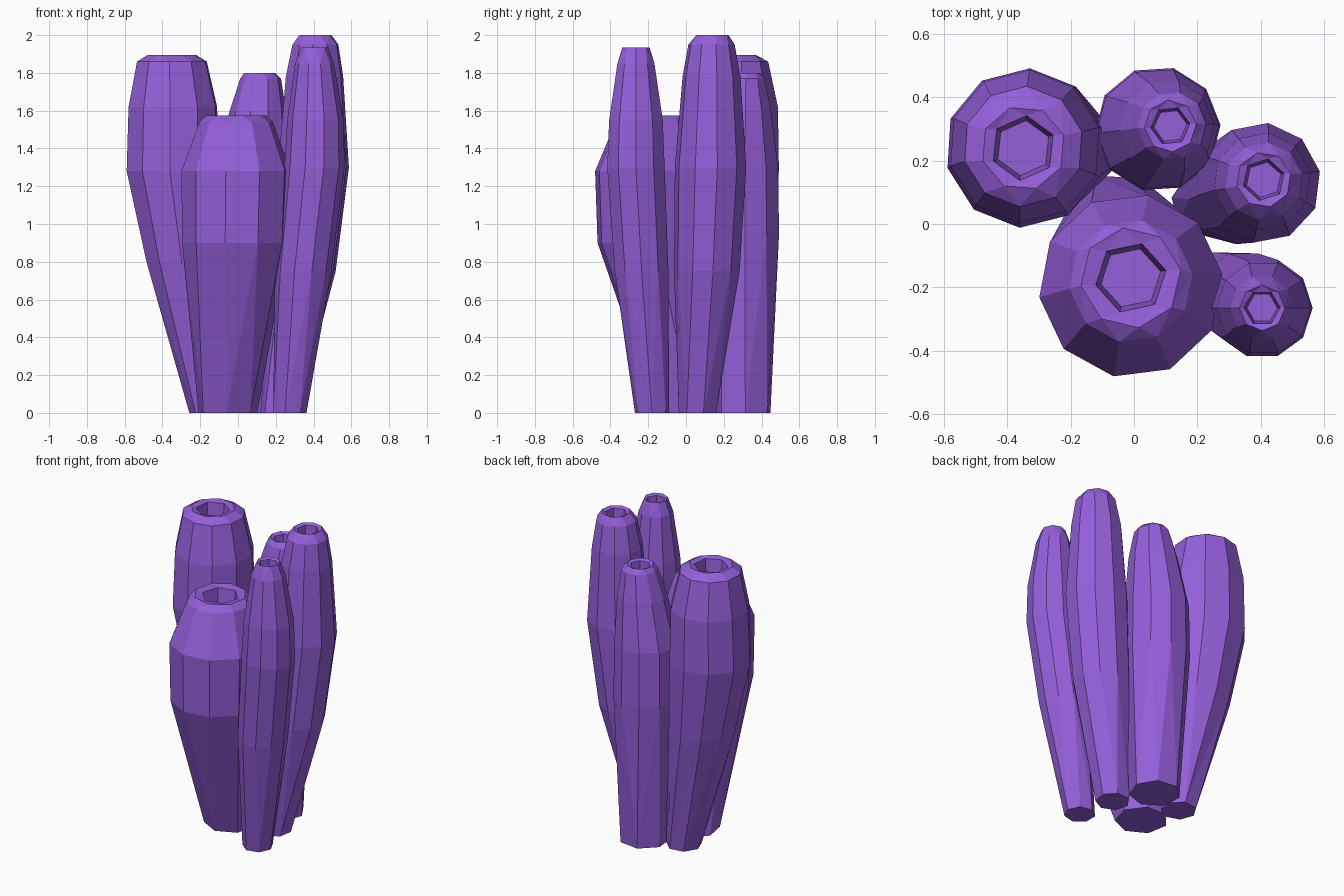
import bpy, bmesh, math

if "Cube" in bpy.data.objects:
    bpy.data.objects.remove(bpy.data.objects["Cube"])

purple = bpy.data.materials.new("purple sponge")
purple.diffuse_color = (0.30, 0.115, 0.70, 1)
purple.use_nodes = True
purple.node_tree.nodes["Principled BSDF"].inputs["Base Color"].default_value = purple.diffuse_color


def ring(bm, x, y, z, r, sides, turn):
    """Horizontal loop of vertices; returns (angle, vertex) pairs."""
    r *= 1.03
    return [((i + turn) / sides, bm.verts.new((x + r * math.cos(2 * math.pi * (i + turn) / sides),
                                               y + r * math.sin(2 * math.pi * (i + turn) / sides), z)))
            for i in range(sides)]


def stitch(bm, a, b):
    """Join two loops, which may have different numbers of sides."""
    if len(a) == len(b) and a[0][0] == b[0][0]:
        for i in range(len(a)):
            j = (i + 1) % len(a)
            bm.faces.new((a[i][1], a[j][1], b[j][1], b[i][1]))
        return
    i = j = 0
    na, nb = len(a), len(b)
    while i < na or j < nb:
        next_a = a[i + 1][0] if i + 1 < na else a[0][0] + 1 if i < na else 9
        next_b = b[j + 1][0] if j + 1 < nb else b[0][0] + 1 if j < nb else 9
        va, vb = a[i % na][1], b[j % nb][1]
        if next_a <= next_b:
            i += 1
            bm.faces.new((va, a[i % na][1], vb))
        else:
            j += 1
            bm.faces.new((va, b[j % nb][1], vb))


def tube(name, turn, profile, hole, depth):
    """Faceted hollow tube: profile rows are x, y, z, radius, from the ground up."""
    bm = bmesh.new()
    last = len(profile) - 1
    loops = []
    for k, (x, y, z, r) in enumerate(profile):
        sides = 7 if k == 0 else 8 if k == last else 10
        loops.append(ring(bm, x, y, z, r, sides, turn))
    # mouth: inner lip, then walls down to the floor
    x, y, z, r = profile[-1]
    loops.append(ring(bm, x, y, z - 0.01, hole, 6, turn))
    loops.append(ring(bm, x, y, z - depth, hole * 0.85, 6, turn))
    for a, b in zip(loops, loops[1:]):
        stitch(bm, a, b)
    bm.faces.new([v for _, v in reversed(loops[0])])
    bm.faces.new([v for _, v in loops[-1]])
    bmesh.ops.recalc_face_normals(bm, faces=bm.faces)
    mesh = bpy.data.meshes.new(name)
    bm.to_mesh(mesh)
    bm.free()
    mesh.materials.append(purple)
    obj = bpy.data.objects.new(name, mesh)
    bpy.context.collection.objects.link(obj)


# wide short tube at the front
tube("front_tube", 0.2, [(-.055, .005, 0, .155), (-.015, -.19, .9, .275), (-.01, -.195, 1.28, .283),
                         (-.01, -.18, 1.54, .19), (-.01, -.17, 1.575, .155)], .11, .15)
# wide tube at the back left
tube("left_tube", 0.4, [(-.15, .235, 0, .105), (-.285, .24, .8, .2), (-.345, .24, 1.28, .245),
                        (-.345, .245, 1.62, .235), (-.35, .245, 1.86, .185), (-.35, .24, 1.895, .13)], .1, .15)
# middle tube at the back
tube("back_tube", 0.1, [(.09, .3, 0, .15), (.075, .3, .95, .193), (.075, .3, 1.3, .188),
                        (.105, .305, 1.6, .145), (.12, .31, 1.77, .105), (.115, .31, 1.8, .08)], .06, .13)
# tallest tube on the right
tube("right_tube", 0.3, [(.22, .065, 0, .1), (.345, .11, .75, .17), (.4, .13, 1.3, .185),
                         (.405, .135, 1.78, .15), (.41, .135, 1.95, .12), (.41, .14, 2.0, .085)], .065, .14)
# slim tube at the front right
tube("slim_tube", 0.0, [(.27, -.18, 0, .09), (.345, -.235, .75, .145), (.405, -.265, 1.3, .155),
                        (.41, -.265, 1.55, .145), (.405, -.265, 1.85, .1), (.405, -.265, 1.935, .07)], .055, .13)
